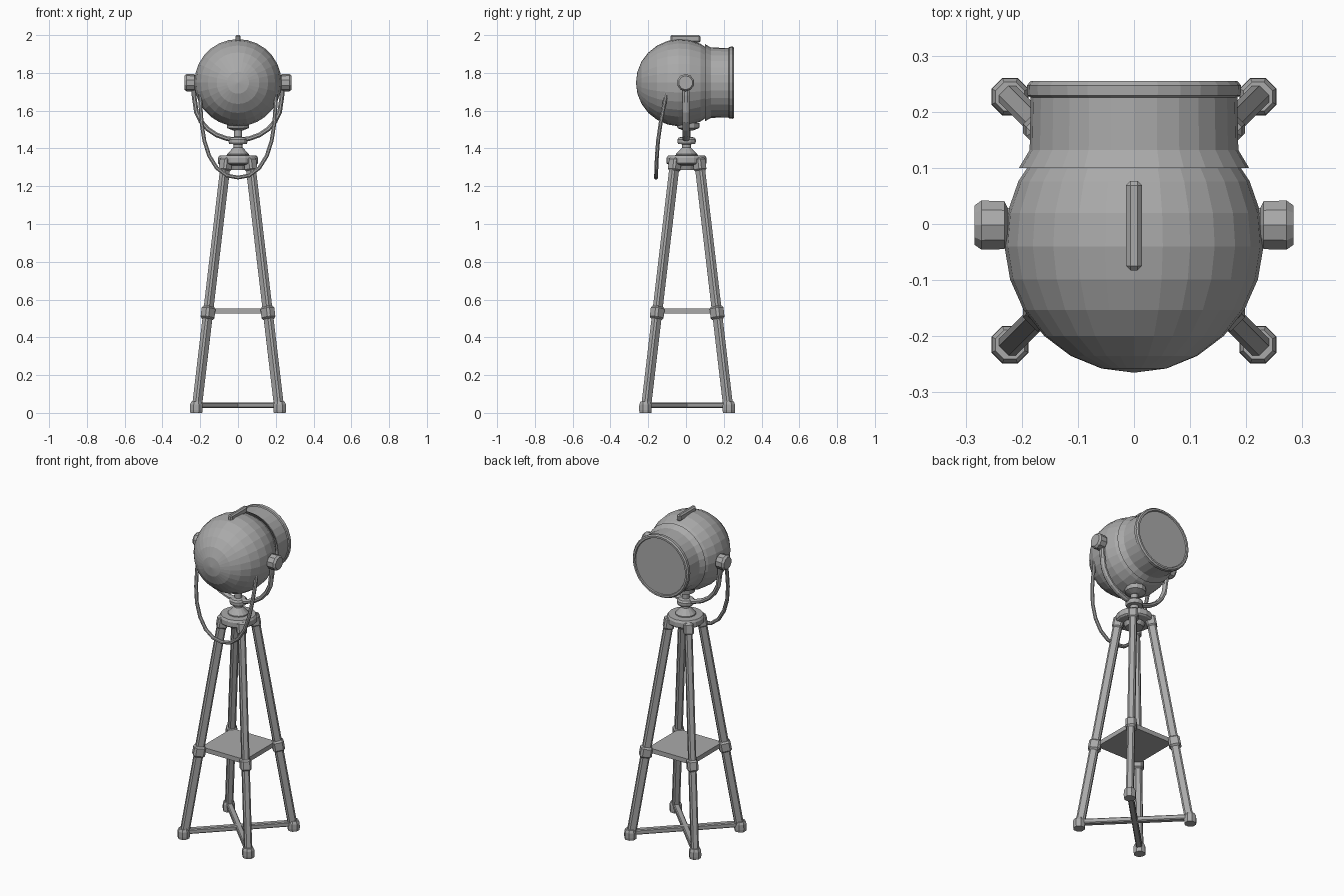
import bpy, bmesh, math
from mathutils import Vector, Matrix

if "Cube" in bpy.data.objects:
    bpy.data.objects.remove(bpy.data.objects["Cube"])

grey = bpy.data.materials.new("grey")
grey.diffuse_color = (0.4, 0.4, 0.4, 1)
grey.use_nodes = True
grey.node_tree.nodes["Principled BSDF"].inputs["Base Color"].default_value = grey.diffuse_color


def finish(name, bm):
    bmesh.ops.recalc_face_normals(bm, faces=bm.faces[:])
    me = bpy.data.meshes.new(name)
    bm.to_mesh(me)
    bm.free()
    me.materials.append(grey)
    ob = bpy.data.objects.new(name, me)
    bpy.context.collection.objects.link(ob)
    return ob


def lathe(name, profile, n, origin, axis="Z", turn=0.0):
    """Revolve (radius, height) points around an axis through origin."""
    bm = bmesh.new()
    rings = []
    for r, h in profile:
        if r == 0:
            rings.append([bm.verts.new((0, 0, h))])
        else:
            angles = [turn + 2 * math.pi * i / n for i in range(n)]
            rings.append([bm.verts.new((r * math.cos(a), r * math.sin(a), h)) for a in angles])
    for a, b in zip(rings, rings[1:]):
        for i in range(n):
            j = (i + 1) % n
            if len(a) == 1:
                bm.faces.new((a[0], b[i], b[j]))
            elif len(b) == 1:
                bm.faces.new((a[i], a[j], b[0]))
            else:
                bm.faces.new((a[i], a[j], b[j], b[i]))
    for ring in (rings[0], rings[-1]):
        if len(ring) > 1:
            bm.faces.new(ring)
    rot = {"Z": Matrix(), "Y": Matrix.Rotation(-math.pi / 2, 4, "X"),
           "X": Matrix.Rotation(math.pi / 2, 4, "Y")}[axis]
    bm.transform(Matrix.Translation(origin) @ rot)
    return finish(name, bm)


def beam(name, a, b, wide, deep, bevel=0.006):
    """Bevelled bar from a to b, its depth facing outward along the diagonal."""
    a, b = Vector(a), Vector(b)
    z = (b - a).normalized()
    out = Vector((a.x, a.y - CY, 0))
    side = out.cross(Vector((0, 0, 1))).normalized()
    y = side.cross(z)
    m = Matrix((side, y, z)).transposed().to_4x4()
    bm = bmesh.new()
    bmesh.ops.create_cube(bm, size=1)
    bm.transform(Matrix.Diagonal((wide, deep, (b - a).length, 1)))
    bmesh.ops.bevel(bm, geom=bm.edges[:], offset=bevel, segments=1, affect="EDGES")
    bm.transform(Matrix.Translation((a + b) / 2) @ m)
    return finish(name, bm)


def tube(name, points, radius, sides=8, flat=1.0):
    """Sweep a ring along points; flat squeezes it across the bend."""
    bm = bmesh.new()
    rings = []
    pts = [Vector(p) for p in points]
    for i, p in enumerate(pts):
        t = (pts[min(i + 1, len(pts) - 1)] - pts[max(i - 1, 0)]).normalized()
        u = (Vector((0, 1, 0)) - t * t.y).normalized()
        v = t.cross(u)
        rings.append([bm.verts.new(p + u * radius * math.cos(k) + v * radius * flat * math.sin(k))
                      for k in [2 * math.pi * (s + 0.5) / sides for s in range(sides)]])
    for a, b in zip(rings, rings[1:]):
        for i in range(sides):
            j = (i + 1) % sides
            bm.faces.new((a[i], a[j], b[j], b[i]))
    bm.faces.new(rings[0])
    bm.faces.new(rings[-1])
    return finish(name, bm)


CY = 0.006   # tripod centre in y
HZ = 1.748   # lamp centre height

# Lamp housing: ball running into a collar with a rim and a flat lens
ball = [(0, -0.265)]
for k in range(1, 10):
    a = math.radians(-90 + 14.6 * k)
    ball.append((0.231 * math.cos(a), -0.03 + 0.235 * math.sin(a)))
ball += [(0.205, 0.1), (0.186, 0.132), (0.184, 0.225)]
rim = [(0.19, 0.229), (0.191, 0.247), (0.184, 0.255), (0.173, 0.255), (0.17, 0.248), (0, 0.248)]
housing = lathe("lamp_housing", ball + rim, 28, (0, 0, HZ), "Y")

# Ridge on top of the housing
bm = bmesh.new()
bmesh.ops.create_cube(bm, size=1)
bm.transform(Matrix.Translation((0, -0.003, 1.98)) @ Matrix.Diagonal((0.028, 0.16, 0.04, 1)))
bmesh.ops.bevel(bm, geom=bm.edges[:], offset=0.008, segments=1, affect="EDGES")
finish("top_ridge", bm)

# Side knobs
for s, side in ((1, "right"), (-1, "left")):
    lathe(side + "_knob", [(0.03, s * 0.205), (0.032, s * 0.225), (0.045, s * 0.231),
                           (0.046, s * 0.272), (0.037, s * 0.284)],
          10, (0, -0.002, HZ), "X")

# Yoke carrying the lamp
yoke = [(0.232, 0, HZ), (0.233, 0, 1.68)]
for k in range(0, 13):
    a = math.pi * k / 12
    yoke.append((0.228 * math.cos(a), 0, 1.645 - 0.2 * math.sin(a)))
yoke += [(-0.233, 0, 1.68), (-0.232, 0, HZ)]
tube("yoke", yoke, 0.019, 8, 0.7)

# Hanging handle at the front
half = [(0.2, -0.105, 1.69), (0.198, -0.118, 1.62), (0.192, -0.135, 1.53), (0.178, -0.148, 1.44),
        (0.152, -0.154, 1.36), (0.112, -0.157, 1.296), (0.06, -0.158, 1.257)]
handle = half + [(0, -0.158, 1.246)] + [(-x, y, z) for x, y, z in reversed(half)]
tube("front_handle", handle, 0.011, 8)

# Neck: pivot, disc and flared base
lathe("lamp_pivot", [(0.025, 1.495), (0.058, 1.508), (0.06, 1.535)], 12, (0, 0.012, 0))
lathe("neck", [(0.06, 1.35), (0.058, 1.37), (0.034, 1.395), (0.024, 1.405), (0.024, 1.422),
               (0.046, 1.424), (0.05, 1.434), (0.05, 1.448), (0.042, 1.458),
               (0.021, 1.462), (0.021, 1.515)], 14, (0, 0.003, 0))

# Tripod head
lathe("tripod_head", [(0.05, 1.285), (0.06, 1.31), (0.098, 1.315), (0.106, 1.322),
                      (0.106, 1.35), (0.098, 1.362), (0.06, 1.364)], 16, (0, 0.003, 0))


def leg_point(sx, sy, z):
    d = 0.221 - 0.118 * z
    return Vector((sx * d, CY + sy * d, z))


# Four legs with feet, bands and head brackets
corners = [(1, -1, "front_right"), (-1, -1, "front_left"), (1, 1, "back_right"), (-1, 1, "back_left")]
for sx, sy, label in corners:
    p = lambda z: leg_point(sx, sy, z)
    beam(label + "_leg", p(0.03), p(1.32), 0.042, 0.05, 0.009)
    beam(label + "_band", p(0.495), p(0.565), 0.06, 0.068, 0.012)
    beam(label + "_bracket", p(1.28), p(1.35), 0.056, 0.058, 0.01)
    f = p(0)
    lathe(label + "_foot", [(0.034, 0), (0.036, 0.015), (0.035, 0.045), (0.028, 0.06)],
          8, (f.x, f.y, 0), "Z", math.pi / 8)

# Crossed floor bars
for sx, label in ((1, "first"), (-1, "second")):
    beam(label + "_cross_bar", leg_point(sx, -1, 0.04), leg_point(-sx, 1, 0.04) , 0.034, 0.03, 0.005)

# Shelf between the legs
bm = bmesh.new()
bmesh.ops.create_cube(bm, size=1)
bm.transform(Matrix.Translation((0, CY, 0.539)) @ Matrix.Diagonal((0.3, 0.3, 0.028, 1)))
finish("shelf", bm)
